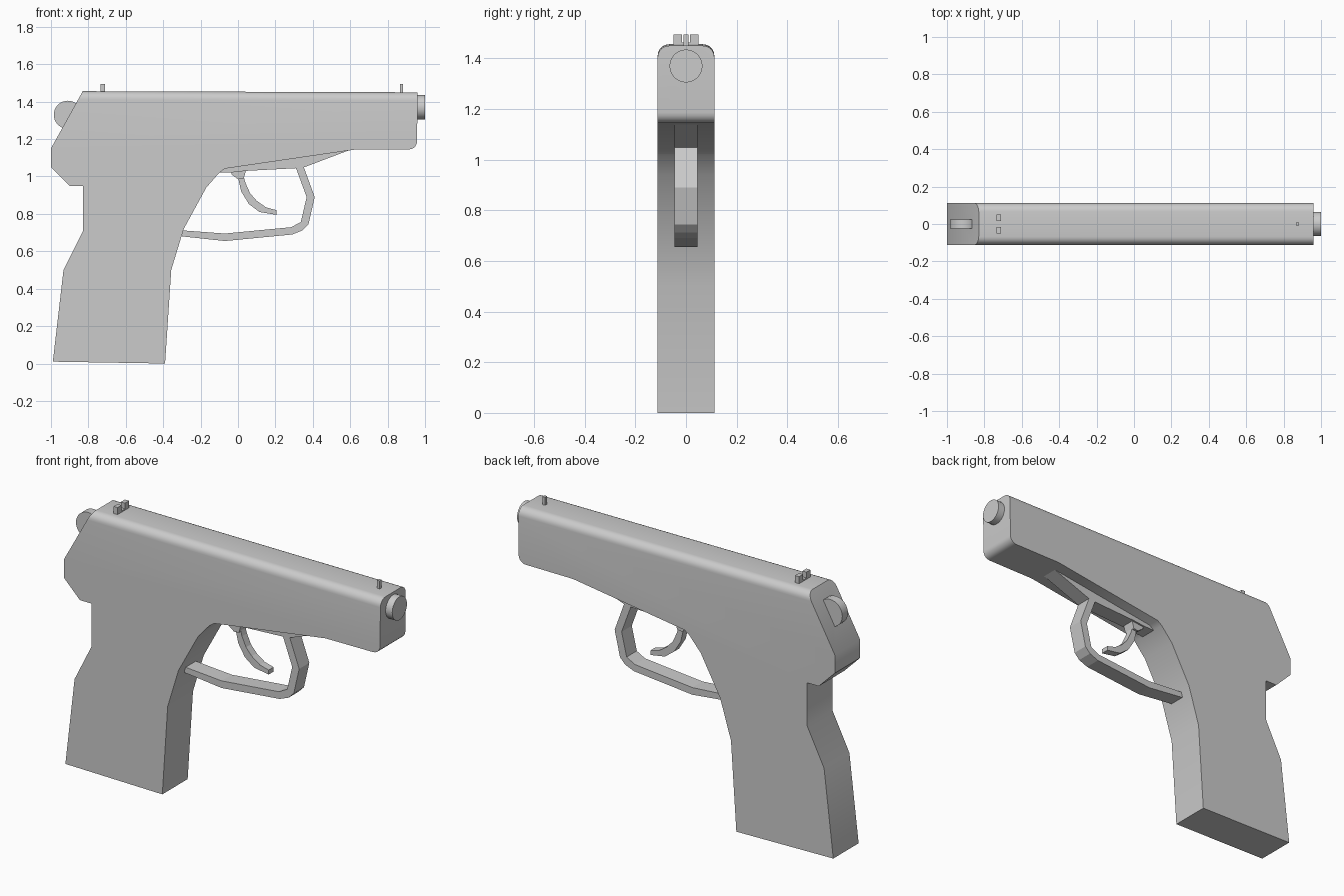
import bpy, bmesh, math
from mathutils import Matrix

if "Cube" in bpy.data.objects:
    bpy.data.objects.remove(bpy.data.objects["Cube"])


def finish(bm, name, smooth=False):
    bmesh.ops.recalc_face_normals(bm, faces=bm.faces)
    me = bpy.data.meshes.new(name)
    bm.to_mesh(me)
    bm.free()
    ob = bpy.data.objects.new(name, me)
    bpy.context.collection.objects.link(ob)
    if smooth:
        bpy.ops.object.select_all(action='DESELECT')
        ob.select_set(True)
        bpy.context.view_layer.objects.active = ob
        bpy.ops.object.shade_smooth_by_angle(angle=math.radians(32))
    return ob


def extrude_profile(points, half):
    """Side profile in x, z extruded across y from -half to +half."""
    bm = bmesh.new()
    face = bm.faces.new([bm.verts.new((x, -half, z)) for x, z in points])
    new = bmesh.ops.extrude_face_region(bm, geom=[face])['geom']
    bmesh.ops.translate(bm, vec=(0, 2 * half, 0),
                        verts=[v for v in new if isinstance(v, bmesh.types.BMVert)])
    return bm


def cylinder(name, centre, radius, depth, axis):
    bm = bmesh.new()
    rot = Matrix.Rotation(math.pi / 2, 4, axis)
    bmesh.ops.create_cone(bm, cap_ends=True, segments=32, radius1=radius,
                          radius2=radius, depth=depth,
                          matrix=Matrix.Translation(centre) @ rot)
    return finish(bm, name, True)


# main body: slide and grip in one outline
body = extrude_profile([
    (-0.83, 1.456), (0.96, 1.45), (0.957, 1.145), (0.62, 1.143), (-0.07, 1.042),
    (-0.10, 1.02), (-0.17, 0.94), (-0.29, 0.72), (-0.357, 0.5), (-0.39, 0.0),
    (-0.99, 0.01), (-0.933, 0.5), (-0.828, 0.71), (-0.828, 0.95), (-0.90, 0.95),
    (-1.0, 1.05), (-1.0, 1.15)], 0.112)
body.edges.ensure_lookup_table()


def mids(test):
    return [e for e in body.edges if test((e.verts[0].co + e.verts[1].co) / 2, e)]


# rounded long top edges, then rounded lower nose corner
bmesh.ops.bevel(body, geom=mids(lambda m, e: m.z > 1.44 and abs(m.y) > 0.1),
                offset=0.045, segments=6, profile=0.5, affect='EDGES')
bmesh.ops.bevel(body, geom=mids(lambda m, e: m.x > 0.95 and m.z < 1.15 and abs(m.y) < 0.01),
                offset=0.042, segments=5, profile=0.5, affect='EDGES')
finish(body, "body", True)

# narrow rail under the slide
finish(extrude_profile([
    (0.62, 1.15), (0.345, 1.046), (0.04, 1.03), (-0.03, 1.022), (-0.11, 1.02),
    (-0.09, 1.06)], 0.045), "under_rail")

# guard loop
finish(extrude_profile([
    (0.35, 1.055), (0.41, 0.89), (0.377, 0.745), (0.345, 0.712), (0.29, 0.69),
    (-0.07, 0.655), (-0.30, 0.68), (-0.30, 0.712), (-0.07, 0.695), (0.285, 0.729),
    (0.336, 0.757), (0.367, 0.89), (0.308, 1.05)], 0.045), "finger_guard")

# trigger and its pivot
finish(extrude_profile([
    (0.0, 0.995), (0.017, 0.92), (0.058, 0.853), (0.115, 0.81), (0.205, 0.795),
    (0.205, 0.82), (0.15, 0.835), (0.10, 0.87), (0.065, 0.91), (0.04, 0.965),
    (0.03, 1.0)], 0.022), "trigger")
finish(extrude_profile([
    (-0.04, 1.04), (-0.033, 1.01), (0.0, 0.985), (0.03, 0.988), (0.045, 1.04)],
    0.035), "trigger_pivot")

# muzzle and hammer
cylinder("muzzle", (0.96, 0, 1.37), 0.065, 0.08, 'Y')
cylinder("hammer", (-0.91, 0, 1.33), 0.075, 0.05, 'X')

# sights: notched rear block and thin front post
rear = bmesh.new()
outline = [(-0.05, 1.44), (0.05, 1.44), (0.05, 1.495), (0.015, 1.495),
           (0.015, 1.463), (-0.015, 1.463), (-0.015, 1.495), (-0.05, 1.495)]
face = rear.faces.new([rear.verts.new((-0.735, y, z)) for y, z in outline])
new = bmesh.ops.extrude_face_region(rear, geom=[face])['geom']
bmesh.ops.translate(rear, vec=(0.025, 0, 0),
                    verts=[v for v in new if isinstance(v, bmesh.types.BMVert)])
finish(rear, "rear_sight")
finish(extrude_profile([(0.866, 1.44), (0.883, 1.44), (0.883, 1.495), (0.866, 1.495)],
                       0.009), "front_sight")
